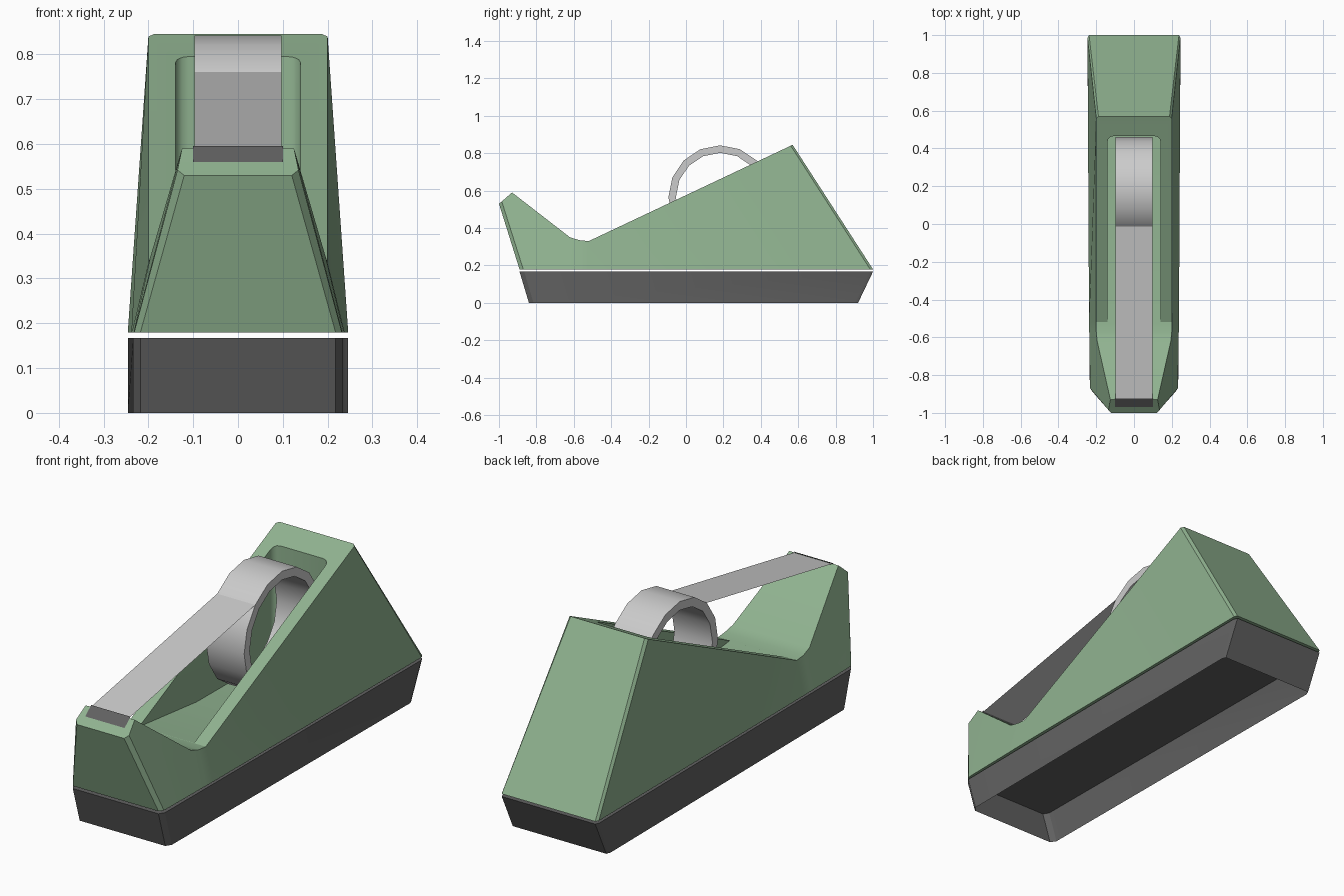
import bpy, bmesh, math

if "Cube" in bpy.data.objects:
    bpy.data.objects.remove(bpy.data.objects["Cube"])


def material(name, rgb):
    m = bpy.data.materials.new(name)
    m.diffuse_color = (*rgb, 1)
    m.use_nodes = True
    m.node_tree.nodes["Principled BSDF"].inputs["Base Color"].default_value = m.diffuse_color
    return m


def finish(name, bm, mat=None, smooth=None):
    bmesh.ops.recalc_face_normals(bm, faces=bm.faces)
    me = bpy.data.meshes.new(name)
    bm.to_mesh(me)
    bm.free()
    ob = bpy.data.objects.new(name, me)
    bpy.context.collection.objects.link(ob)
    if mat:
        me.materials.append(mat)
    if smooth:
        shade(ob, smooth)
    return ob


def select(ob):
    bpy.ops.object.select_all(action='DESELECT')
    ob.select_set(True)
    bpy.context.view_layer.objects.active = ob


def shade(ob, angle):
    select(ob)
    bpy.ops.object.shade_smooth_by_angle(angle=math.radians(angle))


def band(bm, sections, close_ends=False, closed_loop=False):
    """Skin equal-length loops of points with quads."""
    loops = [[bm.verts.new(p) for p in s] for s in sections]
    n = len(loops[0])
    pairs = list(zip(loops, loops[1:]))
    if closed_loop:
        pairs.append((loops[-1], loops[0]))
    for a, b in pairs:
        for i in range(n):
            j = (i + 1) % n
            bm.faces.new((a[i], a[j], b[j], b[i]))
    if close_ends:
        bm.faces.new(loops[0])
        bm.faces.new(loops[-1])
    return loops


def strip(name, p, q, half, mat=None):
    """Flat ribbon across x between two (y, z) points."""
    bm = bmesh.new()
    bm.faces.new([bm.verts.new(c) for c in
                  ((-half, *p), (half, *p), (half, *q), (-half, *q))])
    return finish(name, bm, mat)


green = material("green_plastic", (0.28, 0.45, 0.28))
dark = material("dark_grey", (0.12, 0.12, 0.12))

# Body: stations of top y, top z, top half width, bottom y, bottom half width
stations = [
    (-1.00, 0.53, 0.12, -0.89, 0.218),
    (-0.985, 0.542, 0.135, -0.87, 0.232),
    (-0.93, 0.59, 0.125, -0.84, 0.233),
    (-0.62, 0.35, 0.195, -0.62, 0.236),
    (-0.57, 0.335, 0.20, -0.57, 0.237),
    (-0.52, 0.33, 0.20, -0.52, 0.238),
    (0.56, 0.84, 0.20, 0.985, 0.246),
    (0.57, 0.845, 0.188, 1.00, 0.238),
]
bm = bmesh.new()
band(bm, [((-w, y, z), (w, y, z), (bw, by, 0.179), (-bw, by, 0.179))
          for y, z, w, by, bw in stations], close_ends=True)
body = finish("body", bm, green)

# Roll pocket, cut into the sloping top, rounded at the back
pocket = [(-0.525, 0.331), (-0.1, 0.285), (0.465, 0.28), (0.465, 1.0), (-0.525, 1.0)]
bm = bmesh.new()
band(bm, [[(x, y, z) for y, z in pocket] for x in (-0.14, 0.14)], close_ends=True)
edges = [e for e in bm.edges if all(v.co.y > 0.46 for v in e.verts)
         and abs(e.verts[0].co.z - e.verts[1].co.z) > 0.5]
bmesh.ops.bevel(bm, geom=edges, offset=0.03, segments=3, profile=0.5, affect='EDGES')
cutter = finish("pocket_cutter", bm, green)
cutter.hide_render = True
select(body)
mod = body.modifiers.new("pocket", 'BOOLEAN')
mod.operation = 'DIFFERENCE'
mod.solver = 'EXACT'
mod.object = cutter
bpy.ops.object.modifier_apply(modifier="pocket")
bpy.data.objects.remove(cutter)
shade(body, 30)

# Base: hollow tray, open underneath, ends sloping inwards
def outline(front, back, z):
    right = [(0.218, front), (0.234, front + 0.025), (0.246, back - 0.02), (0.238, back)]
    return [(x, y, z) for x, y in right] + [(-x, y, z) for x, y in reversed(right)]


bm = bmesh.new()
loops = band(bm, [outline(-0.84, 0.92, 0.0), outline(-0.89, 1.0, 0.167)])
bm.faces.new(loops[1])
finish("base", bm, dark, 30)

# Tape roll: sixteen-sided ring
cy, cz, outer, inner, half = 0.183, 0.565, 0.277, 0.237, 0.097
bm = bmesh.new()
sections = []
for i in range(16):
    a = i * math.tau / 16
    c, s = math.cos(a), math.sin(a)
    sections.append([(x, cy + r * c, cz + r * s) for x, r in
                     ((-half, inner), (half, inner), (half, outer), (-half, outer))])
band(bm, sections, closed_loop=True)
finish("tape_roll", bm, None, 30)

# Loose tape from the roll to the nose, and the cutting blade
k = outer * math.sqrt(0.5)
strip("tape_strip", (cy - k, cz + k), (-0.925, 0.592), half)
strip("blade", (-0.925, 0.596), (-0.968, 0.560), 0.1, dark)
